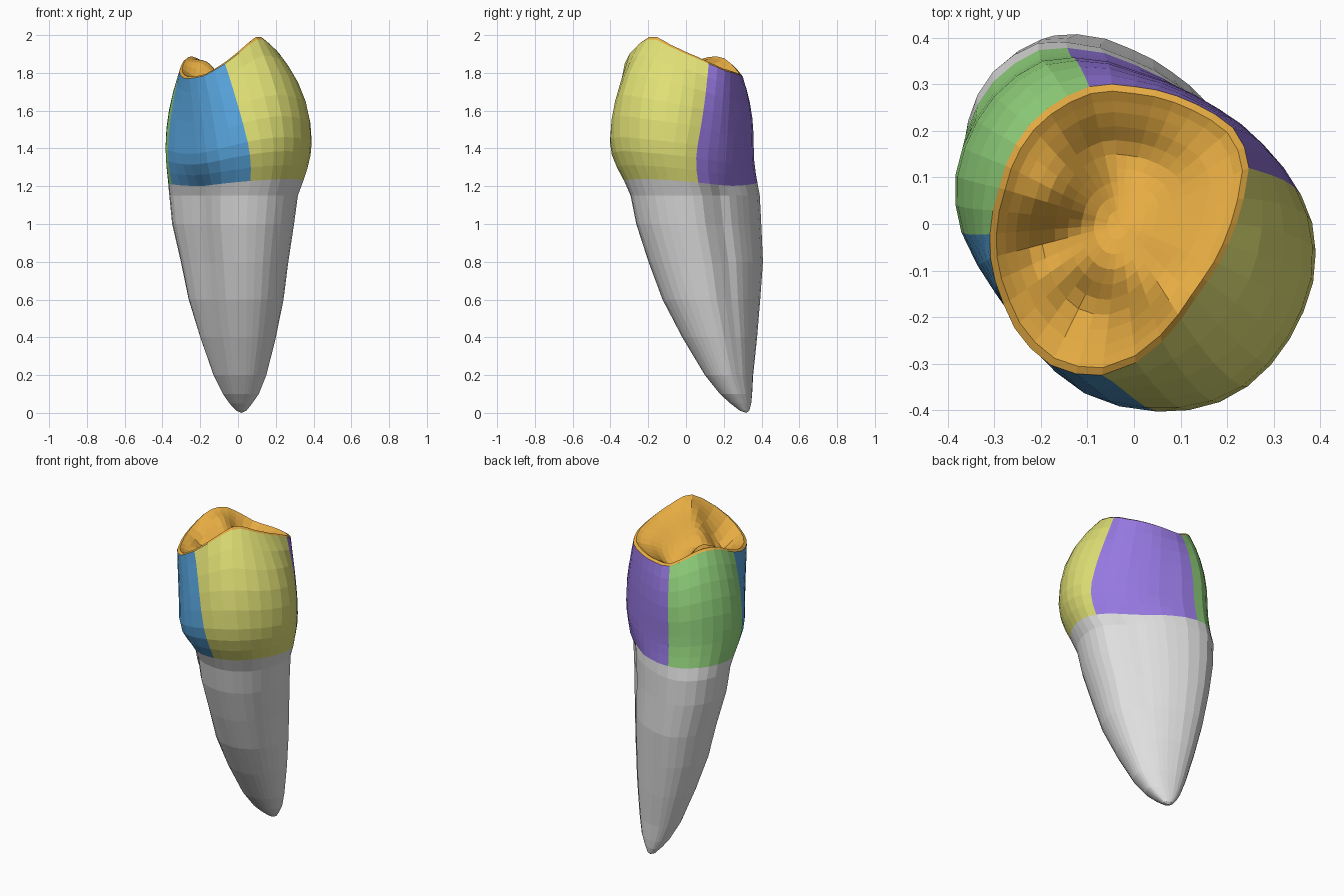
import bpy
import bmesh
from math import sin, cos, radians, exp, hypot

if "Cube" in bpy.data.objects:
    bpy.data.objects.remove(bpy.data.objects["Cube"])


def material(name, *rgb):
    mat = bpy.data.materials.new(name)
    mat.use_nodes = True
    mat.diffuse_color = (*rgb, 1)
    shader = next(n for n in mat.node_tree.nodes if n.type == 'BSDF_PRINCIPLED')
    shader.inputs["Base Color"].default_value = (*rgb, 1)
    return mat


grey = material("root grey", .73, .73, .73)
orange = material("chewing surface orange", .79, .41, .055)
green = material("inner side green", .305, .694, .216)
blue = material("front side blue", .098, .376, .73)
yellow = material("outer side yellow", .745, .745, .18)
purple = material("rear side purple", .305, .188, .753)

# Polar profiles, one value for every 15 degrees starting at +x
BODY = [.383, .357, .332, .32, .312, .321, .34, .383, .418, .42, .413, .402,
        .38, .357, .35, .362, .38, .39, .395, .409, .42, .414, .405, .398]
RIM = [.22, .245, .285, .297, .29, .29, .295, .31, .31, .31, .305, .3,
       .307, .318, .327, .345, .352, .34, .3, .255, .22, .2, .2, .205]
RIM_Z = [1.9, 1.875, 1.84, 1.81, 1.8, 1.79, 1.785, 1.78, 1.82, 1.865, 1.88, 1.86,
         1.82, 1.79, 1.77, 1.77, 1.785, 1.835, 1.9, 1.955, 1.985, 1.972, 1.945, 1.925]

# Root sections: height, x min, x max, y min, y max
ROOT = [(.012, -.01, .045, .285, .335), (.05, -.045, .075, .235, .345),
        (.1, -.08, .11, .18, .35), (.2, -.13, .15, .1, .355),
        (.4, -.2, .2, -.02, .375), (.6, -.26, .24, -.125, .39),
        (.8, -.3, .265, -.2, .403), (1, -.345, .295, -.265, .393),
        (1.15, -.36, .315, -.295, .385)]
NECK = (-.37, .345, -.33, .375)
BELLY = (-.387, .389, -.404, .358)

# Crown sides: columns, start angle at neck, start angle at rim, boundary curve
SIDES = [(8, 111, 108, 1), (8, 180, 184, 1), (10, 282, 258, 1.3),
         (9, 365, 386, 1), (0, 471, 468, 1)]


def polar(table, angle):
    k = (angle % 360) / 15
    i = int(k)
    return table[i % 24] + (table[(i + 1) % 24] - table[i % 24]) * (k - i)


def column_angles(t):
    starts = [lo + (hi - lo) * t ** curve for _, lo, hi, curve in SIDES]
    return [a + (b - a) * k / side[0]
            for side, a, b in zip(SIDES, starts, starts[1:])
            for k in range(side[0])]


def swell(angle, centre, width, amount):
    off = (angle - centre + 180) % 360 - 180
    return amount * exp(-(off / width) ** 2)


def point(table, angle, factor=1):
    r = polar(table, angle) * factor
    return r * cos(radians(angle)), r * sin(radians(angle))


def fitted(angle, box, hollow, bulge=0, flat=0, groove=0):
    """Body outline stretched to a bounding box, flattened on two sides."""
    factor = (1 - swell(angle, 225, 32, hollow) - swell(angle, 45, 28, flat)
              + swell(angle, 140, 25, bulge) + swell(angle, 315, 25, bulge / 2)
              - swell(angle, 24, 13, groove))
    x, y = point(BODY, angle, factor)
    x0, x1, y0, y1 = box
    return x0 + (x1 - x0) * (x + .389) / .775, y0 + (y1 - y0) * (y + .397) / .767


def neck_point(angle):
    return fitted(angle, NECK, .25, .03, .09)


def neck_z(angle):
    return (1.216 + .008 * cos(radians(angle - 320))
            + .014 * cos(radians(2 * (angle - 135))))


def loft(name, rings, tip, mats, pick, tip_first=False):
    bm = bmesh.new()
    rows = [[bm.verts.new(p) for p in ring] for ring in rings]
    n = len(rows[0])
    for i, (a, b) in enumerate(zip(rows, rows[1:])):
        for j in range(n):
            k = (j + 1) % n
            bm.faces.new((a[j], a[k], b[k], b[j])).material_index = pick(i, j)
    end = bm.verts.new(tip)
    last = rows[0] if tip_first else rows[-1]
    for j in range(n):
        face = bm.faces.new((last[j], last[(j + 1) % n], end))
        face.material_index = pick(len(rows), j)
    bmesh.ops.recalc_face_normals(bm, faces=bm.faces)
    mesh = bpy.data.meshes.new(name)
    bm.to_mesh(mesh)
    bm.free()
    for m in mats:
        mesh.materials.append(m)
    bpy.context.collection.objects.link(bpy.data.objects.new(name, mesh))


# Root: curved cone, flattened in front and grooved lengthwise behind
base_angles = column_angles(0)
rings = []
for z, *box in ROOT:
    k = min(1, max(0, (z - .1) / .8))
    rings.append([(*fitted(a, box, .26 * k, .06 * k, .06 * k, .02 + .07 * k), z)
                  for a in base_angles])
rings.append([(*neck_point(a), neck_z(a)) for a in base_angles])
loft("root", rings, (.02, .32, 0), [grey], lambda i, j: 0, tip_first=True)

# Crown walls: neck, belly, then curving in to the rim
BELLY_T = .3
rings = []
for t in (0, .1, .2, .3, .45, .6, .75, .88, 1):
    ring = []
    for a in column_angles(t):
        bx, by = fitted(a, BELLY, .09)
        if t < BELLY_T:
            u = sin(radians(90 * t / BELLY_T))
            tx, ty = neck_point(a)
        else:
            power = (1.8 + swell(a, 80, 60, .9) + swell(a, 325, 35, .5)
                     - swell(a, 225, 35, .5))
            u = 1 - ((t - BELLY_T) / (1 - BELLY_T)) ** power
            tx, ty = point(RIM, a)
        z = neck_z(a) + (polar(RIM_Z, a) - neck_z(a)) * t
        ring.append((tx + (bx - tx) * u, ty + (by - ty) * u, z))
    rings.append(ring)
WALL = len(rings) - 1

# Chewing surface: ridges, pits and grooves as x, y, size, height
RELIEF = [(-.12, -.2, .09, -.08), (.0, .15, .1, -.07), (-.22, -.05, .05, -.07),
          (-.14, -.02, .05, -.03), (-.1, .18, .05, -.03), (-.03, -.09, .07, .05),
          (.06, -.15, .07, .045), (-.18, .08, .07, .03)]


def basin(x, y, s, rim_z):
    w = s * s * (3 - 2 * s)
    relief = sum(h * exp(-(hypot(x - cx, y - cy) / size) ** 2)
                 for cx, cy, size, h in RELIEF)
    lip = .012 * exp(-((s - .94) / .05) ** 2)
    return rim_z * w + 1.775 * (1 - w) + relief * min(1, (1 - s) * 2.2) + lip


CX, CY = -.03, 0
for s in (.95, .88, .8, .7, .6, .5, .4, .3, .2, .1):
    ring = []
    for a in column_angles(1):
        x, y = point(RIM, a)
        x, y = CX + (x - CX) * s, CY + (y - CY) * s
        ring.append((x, y, basin(x, y, s, polar(RIM_Z, a))))
    rings.append(ring)

side_of = [k for k, side in enumerate(SIDES) for _ in range(side[0])]
loft("crown", rings, (CX, CY, basin(CX, CY, 0, 0)),
     [green, blue, yellow, purple, orange],
     lambda i, j: side_of[j] if i < WALL else 4)
